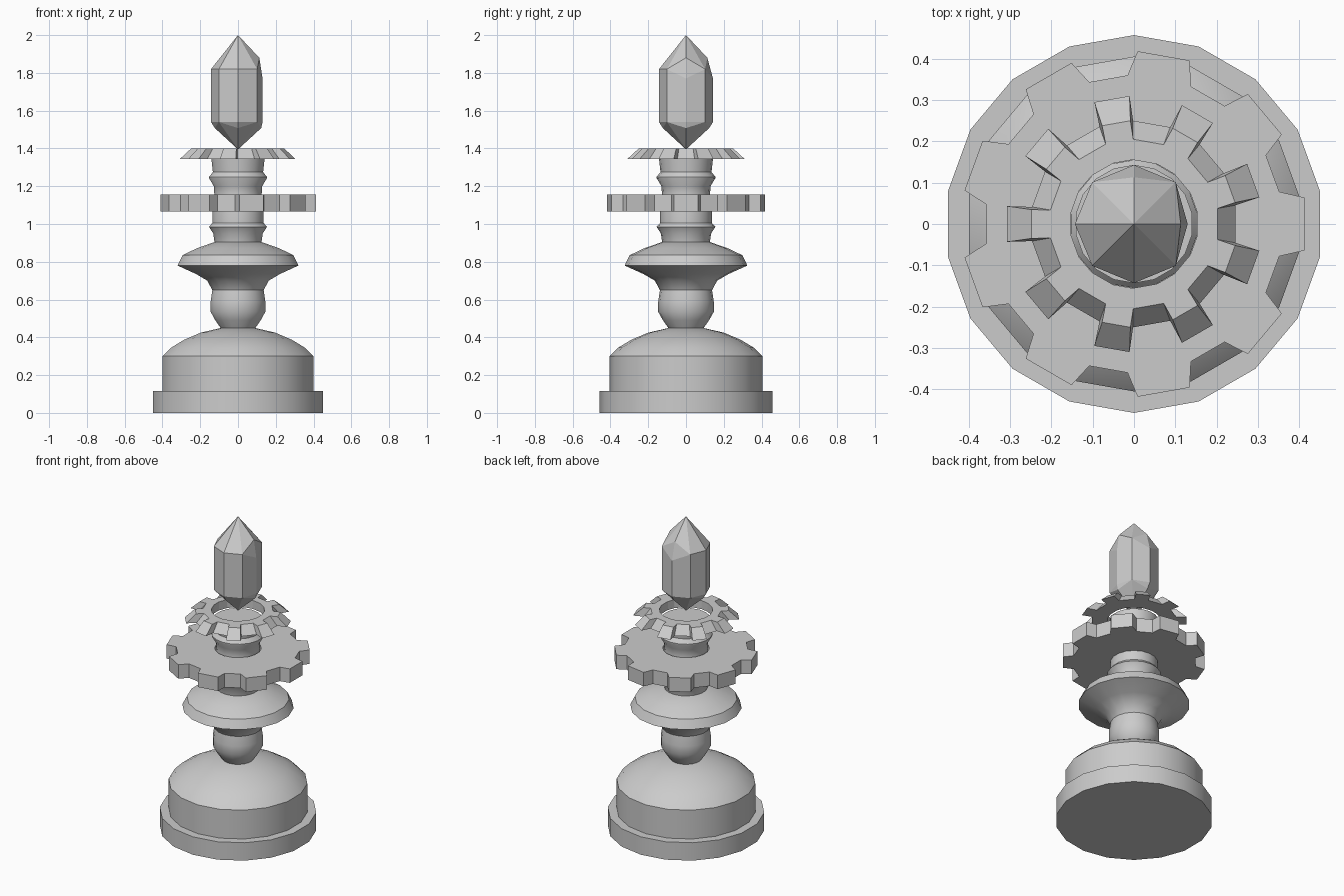
import bpy, bmesh
from math import sin, cos, radians

if "Cube" in bpy.data.objects:
    bpy.data.objects.remove(bpy.data.objects["Cube"])


def finish(name, bm, smooth=False):
    bmesh.ops.recalc_face_normals(bm, faces=bm.faces)
    mesh = bpy.data.meshes.new(name)
    bm.to_mesh(mesh)
    bm.free()
    ob = bpy.data.objects.new(name, mesh)
    bpy.context.collection.objects.link(ob)
    if smooth:
        bpy.ops.object.select_all(action='DESELECT')
        ob.select_set(True)
        bpy.context.view_layer.objects.active = ob
        bpy.ops.object.shade_smooth_by_angle(angle=radians(32))
    return ob


def bridge(bm, a, b):
    n = len(a)
    for i in range(n):
        j = (i + 1) % n
        bm.faces.new((a[i], a[j], b[j], b[i]))


def lathe(name, profile, sides=18):
    # closed turned solid, first corner on +y
    bm = bmesh.new()
    rings = []
    for r, z in profile:
        angles = [radians(90 + 360 * i / sides) for i in range(sides)]
        rings.append([bm.verts.new((r * cos(a), r * sin(a), z)) for a in angles])
    for a, b in zip(rings, rings[1:]):
        bridge(bm, a, b)
    bm.faces.new(rings[0])
    bm.faces.new(rings[-1])
    return finish(name, bm, True)


def gear(name, start, teeth, root_half, tip_half, hole, bottom, top):
    # bottom and top are (z, root radius, tip radius)
    bm = bmesh.new()

    def loops(z, root, tip):
        outer, inner = [], []
        for k in range(teeth):
            mid = start + 360 * k / teeth
            for off, r in ((-root_half, root), (-tip_half, tip),
                           (tip_half, tip), (root_half, root)):
                a = radians(mid + off)
                outer.append(bm.verts.new((r * cos(a), r * sin(a), z)))
                inner.append(bm.verts.new((hole * cos(a), hole * sin(a), z)))
        return outer, inner

    ob, ib = loops(*bottom)
    ot, it = loops(*top)
    bridge(bm, ob, ot)
    bridge(bm, ot, it)
    bridge(bm, it, ib)
    bridge(bm, ib, ob)
    return finish(name, bm)


# stepped base with dome
lathe("base", [(0.457, 0), (0.457, 0.115), (0.405, 0.115), (0.405, 0.30),
               (0.36, 0.345), (0.29, 0.387), (0.20, 0.425), (0.09, 0.45)])

# turned stem with flared collar
lathe("stem", [(0.09, 0.445), (0.122, 0.49), (0.147, 0.535), (0.147, 0.59),
               (0.138, 0.65), (0.165, 0.70), (0.225, 0.735), (0.325, 0.78),
               (0.298, 0.835), (0.22, 0.872), (0.125, 0.905)])

# ridged neck
lathe("neck", [(0.125, 0.895), (0.133, 0.95), (0.156, 0.985), (0.138, 1.005),
               (0.138, 1.065), (0.127, 1.155), (0.130, 1.20), (0.155, 1.242),
               (0.155, 1.25), (0.135, 1.275), (0.143, 1.345)])

# flat gear and bevelled crown gear
gear("flat_gear", 0, 9, 12.5, 8.8, 0.135, (1.065, 0.36, 0.418), (1.155, 0.36, 0.418))
gear("crown_gear", 20, 9, 9.5, 8, 0.155, (1.345, 0.25, 0.31), (1.40, 0.205, 0.25))

# faceted crystal, as a hull of its corners
bm = bmesh.new()
pts = [(0, 0, 1.395), (0, 0, 2.0)]
for i in range(8):
    a = radians(45 * i)
    r = 0.13 if i == 0 else 0.143
    ring = [(r, 1.54), (r, 1.82)]
    if i in (0, 2):                      # high chipped shoulders
        ring = [(r, 1.54), (r, 1.77), (0.113, 1.88)]
    if i % 2 == 0:                       # small lower facets
        ring.append((0.123, 1.508))
    pts += [(q * cos(a), q * sin(a), z) for q, z in ring]
for p in pts:
    bm.verts.new(p)
bmesh.ops.convex_hull(bm, input=bm.verts)
bmesh.ops.dissolve_limit(bm, angle_limit=radians(1), verts=bm.verts, edges=bm.edges)
finish("crystal", bm)
